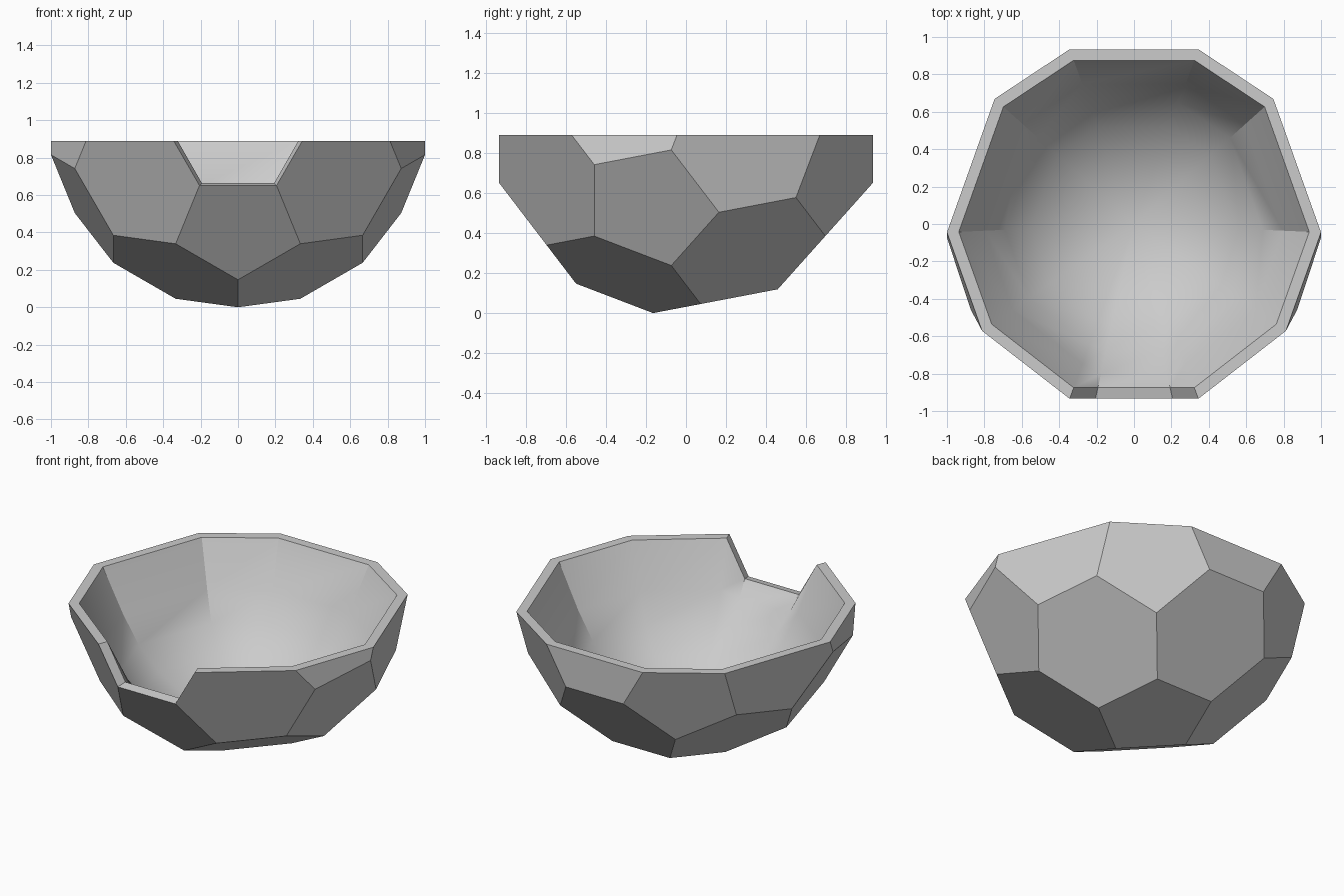
import bpy, bmesh, math
from mathutils import Vector, Matrix

if "Cube" in bpy.data.objects:
    bpy.data.objects.remove(bpy.data.objects["Cube"])

PHI = (1 + 5 ** 0.5) / 2
S = 0.206                       # half of one polyhedron edge
CZ = 1.0075                     # height of the polyhedron centre
RIM = 0.89
NOTCH_Z = 0.663                 # inner edge of the notch floor
WALL = 0.937                    # inner / outer rim size
INNER_R = 0.887                 # radius of the round hollow
TILTS = (64, 51, 38.5, 25.5, 13)  # hollow rings, degrees from straight down


def cut_polyhedron():
    """Truncated icosahedron, cut flat on top, front hexagon left out."""
    bm = bmesh.new()
    pts = set()
    for base in ((0, 1, 3 * PHI), (1, 2 + PHI, 2 * PHI), (PHI, 2, 2 * PHI + 1)):
        for sx in (1, -1):
            for sy in (1, -1):
                for sz in (1, -1):
                    p = (base[0] * sx + 0.0, base[1] * sy, base[2] * sz)
                    for k in range(3):
                        pts.add(tuple(p[(i + k) % 3] for i in range(3)))
    rot = Matrix.Rotation(-math.atan(1 / PHI ** 2), 3, 'X')
    for p in sorted(pts):
        bm.verts.new(rot @ (Vector(p) * S) + Vector((0, 0, CZ)))
    bmesh.ops.convex_hull(bm, input=bm.verts[:])
    bmesh.ops.dissolve_limit(bm, angle_limit=0.02, verts=bm.verts[:], edges=bm.edges[:])
    bmesh.ops.recalc_face_normals(bm, faces=bm.faces[:])
    bmesh.ops.bisect_plane(bm, geom=bm.verts[:] + bm.edges[:] + bm.faces[:], dist=1e-5,
                           plane_co=(0, 0, RIM), plane_no=(0, 0, 1), clear_outer=True)
    bm.normal_update()
    front = [f for f in bm.faces if f.normal.y < -0.99]
    bmesh.ops.delete(bm, geom=front, context='FACES')
    return bm


def inner_point(co):
    return Vector((co.x * WALL, co.y * WALL, RIM if co.z > RIM - 0.01 else NOTCH_Z))


def make_object(bm, name):
    bm.normal_update()
    me = bpy.data.meshes.new(name)
    bm.to_mesh(me)
    bm.free()
    ob = bpy.data.objects.new(name, me)
    bpy.context.collection.objects.link(ob)
    return ob


# Faceted outside with its flat rim and notch walls
bm = cut_polyhedron()
inner = {}
for e in [e for e in bm.edges if e.is_boundary]:
    loop = e.link_loops[0]
    a, b = loop.vert, loop.link_loop_next.vert
    for v in (a, b):
        if v not in inner:
            inner[v] = bm.verts.new(inner_point(v.co))
    bm.faces.new((b, a, inner[a], inner[b]))
rim = sorted((v.co.copy() for v in inner.values()), key=lambda c: math.atan2(c.y, c.x))
make_object(bm, "bowl_outer_shell")

# Hollow: columns run from the rim corners down a ball-shaped floor
bm = bmesh.new()
n = len(rim)
prev = [bm.verts.new(c) for c in rim]
for k, tilt in enumerate(TILTS):
    t = math.radians(tilt)
    ring = []
    for c in rim:
        r, z = INNER_R * math.sin(t), CZ - INNER_R * math.cos(t)
        if k == 0 and c.z < RIM - 0.1:      # below the notch
            r, z = 0.82, 0.57
        d = Vector((c.x, c.y, 0)).normalized()
        ring.append(bm.verts.new((d.x * r, d.y * r, z)))
    for i in range(n):
        j = (i + 1) % n
        bm.faces.new((prev[i], prev[j], ring[j], ring[i]))
    prev = ring
floor = bm.verts.new((0, 0, CZ - INNER_R))
for i in range(n):
    bm.faces.new((prev[i], prev[(i + 1) % n], floor))
lining = make_object(bm, "bowl_inner_lining")
bpy.context.view_layer.objects.active = lining
lining.select_set(True)
bpy.ops.object.shade_smooth_by_angle(angle=math.radians(30))
